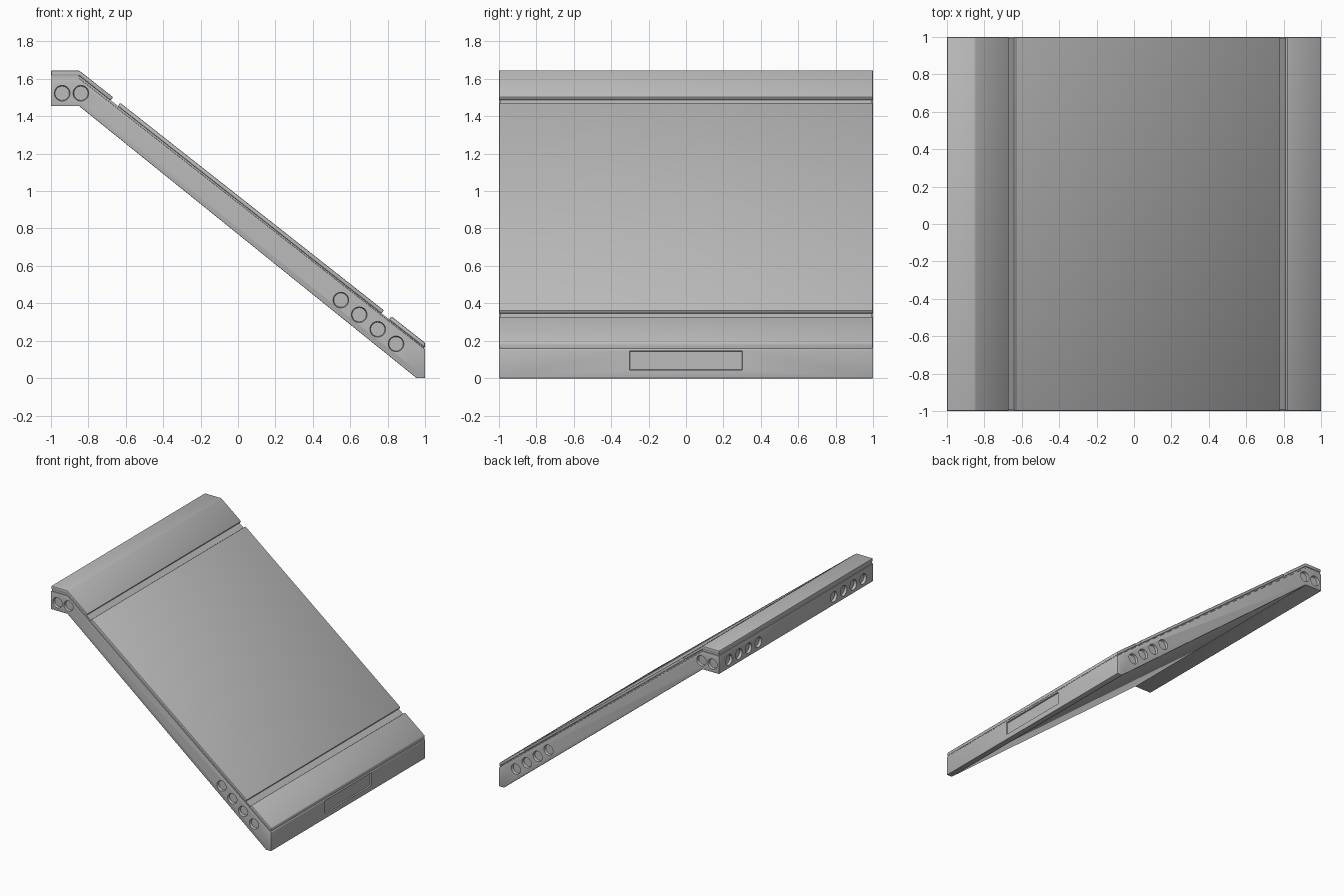
import bpy, bmesh, math
from mathutils import Matrix, Vector

if "Cube" in bpy.data.objects:
    bpy.data.objects.remove(bpy.data.objects["Cube"])

grey = bpy.data.materials.new("plain grey")
grey.diffuse_color = (0.5, 0.5, 0.5, 1)
grey.use_nodes = True
grey.node_tree.nodes["Principled BSDF"].inputs["Base Color"].default_value = grey.diffuse_color

BEND, SLOPE = -0.85, 0.787


def top(x, lift=0.0):
    """Height of the deck line at x."""
    return 1.603 - SLOPE * max(0.0, x - BEND) + lift


def finish(name, bm):
    bmesh.ops.recalc_face_normals(bm, faces=bm.faces)
    me = bpy.data.meshes.new(name)
    bm.to_mesh(me)
    bm.free()
    me.materials.append(grey)
    ob = bpy.data.objects.new(name, me)
    bpy.context.collection.objects.link(ob)
    return ob


def extrude(name, pts, half):
    """Side profile (x, z) extruded across y."""
    bm = bmesh.new()
    face = bm.faces.new([bm.verts.new((x, -half, z)) for x, z in pts])
    out = bmesh.ops.extrude_face_region(bm, geom=[face])["geom"]
    verts = [v for v in out if isinstance(v, bmesh.types.BMVert)]
    bmesh.ops.translate(bm, verts=verts, vec=(0, 2 * half, 0))
    return finish(name, bm)


def apply(ob, m):
    bpy.context.view_layer.objects.active = ob
    bpy.ops.object.modifier_apply(modifier=m.name)


def cut(target, cutter):
    m = target.modifiers.new("cut", 'BOOLEAN')
    m.operation, m.solver, m.object = 'DIFFERENCE', 'EXACT', cutter
    apply(target, m)
    bpy.data.objects.remove(cutter)


def soften(ob, width, angle):
    """Small rounded edges with smooth shading."""
    m = ob.modifiers.new("edge_bevel", 'BEVEL')
    m.width, m.segments = width, 2
    m.limit_method, m.angle_limit = 'ANGLE', math.radians(angle)
    apply(ob, m)
    bpy.ops.object.select_all(action='DESELECT')
    ob.select_set(True)
    bpy.context.view_layer.objects.active = ob
    bpy.ops.object.shade_smooth_by_angle(angle=math.radians(35))


# Ramp frame: solid sloping slab with a flat upper landing
frame = extrude("ramp_frame", [
    (-1, 1.455), (BEND, 1.455), (0.955, 0), (1, 0),
    (1, top(1, 0.008)), (BEND, top(BEND)), (-1, top(-1))], 1.0)
soften(frame, 0.004, 50)

# Round pockets on both sides and on the upper end
bm = bmesh.new()


def pocket(pos, direction):
    rot = Vector(direction).to_track_quat('Z', 'Y').to_matrix().to_4x4()
    bmesh.ops.create_cone(bm, cap_ends=True, segments=28, radius1=0.038,
                          radius2=0.046, depth=0.04,
                          matrix=Matrix.Translation(pos) @ rot)


for x, z in [(-0.94, 1.523), (-0.84, 1.523), (0.55, 0.417),
             (0.648, 0.339), (0.747, 0.261), (0.845, 0.183)]:
    for s in (-1, 1):
        pocket((x, s * 1.0, z), (0, s, 0))
for y in (0.49, 0.617, 0.743, 0.87):
    for s in (-1, 1):
        pocket((-1.0, s * y, 1.523), (-1, 0, 0))
cut(frame, finish("pocket_cutter", bm))

# Shallow rectangular inset with slanted rim on the lower end
bm = bmesh.new()
bmesh.ops.create_cube(bm, size=1, matrix=Matrix.Translation((1.0, 0, 0.095))
                      @ Matrix.Diagonal((0.02, 0.61, 0.11, 1)))
for v in bm.verts:
    if v.co.x < 1:
        v.co.y -= math.copysign(0.006, v.co.y)
        v.co.z -= math.copysign(0.006, v.co.z - 0.095)
cut(frame, finish("inset_cutter", bm))

# Recessed seam layer between the frame and the deck plates
extrude("seam_layer", [
    (-0.996, top(-1, -0.005)), (BEND, top(BEND, -0.005)), (0.994, top(0.994, -0.005)),
    (0.994, top(0.994, 0.016)), (BEND, top(BEND, 0.016)), (-0.996, top(-1, 0.016))], 0.993)


def plate(name, x0, x1):
    """Deck plate following the deck line, inner ends square to the slope."""
    lo, hi, lean = 0.014, 0.042, 0.013
    a = x0 - (lean if x0 > -1 else 0)
    b = x1 - (lean if x1 < 1 else 0)
    mid = [BEND] if x0 < BEND else []
    low = [(a, top(a, lo))] + [(x, top(x, lo)) for x in mid] + [(b, top(b, lo))]
    high = [(x1, top(x1, hi))] + [(x, top(x, hi)) for x in mid] + [(x0, top(x0, hi))]
    soften(extrude(name, low + high, 0.999), 0.006, 30)


plate("upper_deck_plate", -1.0, -0.668)
plate("middle_deck_plate", -0.63, 0.78)
plate("lower_deck_plate", 0.82, 1.0)
